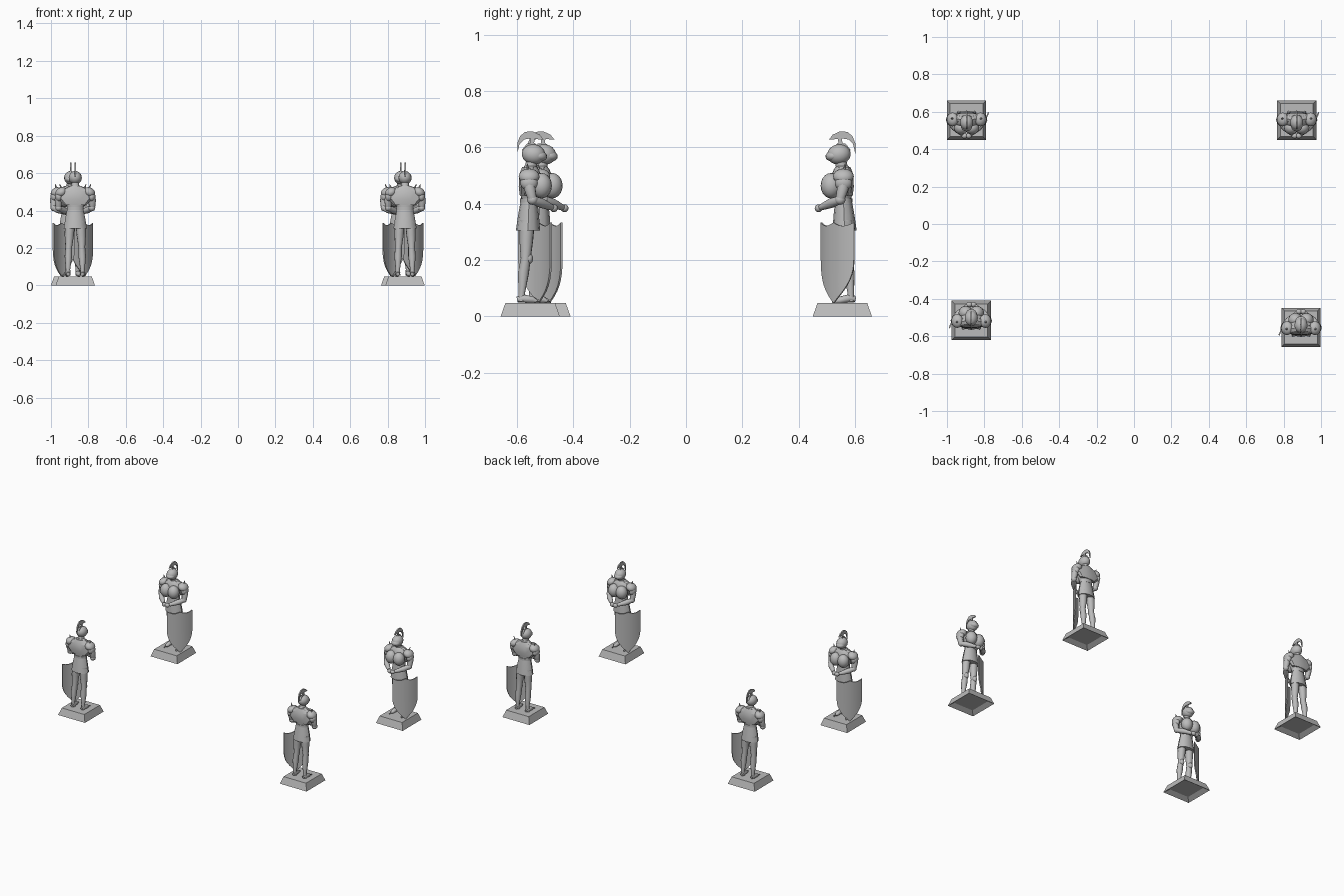
import bpy, bmesh, math
from mathutils import Vector, Matrix

cube = bpy.data.objects.get("Cube")
if cube:
    bpy.data.objects.remove(cube, do_unlink=True)

stone = bpy.data.materials.new("grey_stone")
stone.use_nodes = True
GREY = (0.5, 0.5, 0.5, 1)
stone.diffuse_color = GREY
stone.node_tree.nodes["Principled BSDF"].inputs["Base Color"].default_value = GREY

# Statue centres and turn: every figure faces the middle of the group
PLACES = {"back_right": (-0.895, 0.555, 0), "back_left": (0.87, 0.555, 0),
          "front_right": (-0.87, -0.515, math.pi), "front_left": (0.893, -0.553, math.pi)}


def place(name, bm, angle=35):
    """Turn a part into one shared mesh and set it on all four statues."""
    bmesh.ops.recalc_face_normals(bm, faces=bm.faces)
    mesh = bpy.data.meshes.new(name)
    bm.to_mesh(mesh)
    bm.free()
    mesh.materials.append(stone)
    bpy.ops.object.select_all(action='DESELECT')
    for spot, (x, y, turn) in PLACES.items():
        ob = bpy.data.objects.new(f"{spot}_{name}", mesh)
        bpy.context.collection.objects.link(ob)
        ob.location = (x, y, 0)
        ob.rotation_euler.z = turn
    ob.select_set(True)
    bpy.context.view_layer.objects.active = ob
    if angle:
        bpy.ops.object.shade_smooth_by_angle(angle=math.radians(angle))


def skin(bm, rings):
    """Bridge vertex rings and cap both ends."""
    n = len(rings[0])
    for a, b in zip(rings, rings[1:]):
        for i in range(n):
            j = (i + 1) % n
            bm.faces.new((a[i], a[j], b[j], b[i]))
    bm.faces.new(rings[0])
    bm.faces.new(rings[-1])


def loft(name, sections, n=16, angle=35, phase=0.0):
    """Stack of level ellipses: (y, z, rx, ry)."""
    bm = bmesh.new()
    rings = []
    for y, z, rx, ry in sections:
        rings.append([bm.verts.new((rx * math.cos(t), y + ry * math.sin(t), z))
                      for t in (math.tau * i / n + phase for i in range(n))])
    skin(bm, rings)
    place(name, bm, angle)


def tube(name, path, side, n=10):
    """Limb along points (x, y, z, radius), mirrored by side."""
    bm = bmesh.new()
    pts = [Vector((p[0] * side, p[1], p[2])) for p in path]
    rings = []
    for k, p in enumerate(pts):
        d = pts[min(k + 1, len(pts) - 1)] - pts[max(k - 1, 0)]
        u = d.cross(Vector((0.1, 1, 0.2))).normalized()
        v = d.cross(u).normalized()
        rings.append([bm.verts.new(p + path[k][3] * (u * math.cos(t) + v * math.sin(t)))
                      for t in (math.tau * i / n for i in range(n))])
    skin(bm, rings)
    place(name, bm, 50)


def ball(name, centre, radii, tilt=(0, 0, 0)):
    bm = bmesh.new()
    turn = Matrix.Rotation(tilt[1], 4, 'Y') @ Matrix.Rotation(tilt[0], 4, 'X')
    m = Matrix.Translation(centre) @ turn @ Matrix.Diagonal((*radii, 1))
    bmesh.ops.create_uvsphere(bm, u_segments=16, v_segments=10, radius=1, matrix=m)
    place(name, bm, 50)


def plate(name, outline, thick):
    """Flat vertical plate from (y, z) points, centred on x = 0."""
    bm = bmesh.new()
    skin(bm, [[bm.verts.new((x, y, z)) for y, z in outline]
              for x in (-thick / 2, thick / 2)])
    place(name, bm, 0)


# Plinth: tapered block with a shallow recess underneath
bm = bmesh.new()
rings = []
for half, z in ((0.076, 0.02), (0.105, 0), (0.088, 0.048)):
    rings.append([bm.verts.new((sx * half, sy * half, z))
                  for sx, sy in ((-1, -1), (1, -1), (1, 1), (-1, 1))])
skin(bm, rings)
place("plinth", bm, 0)

# Tunic skirt, waist and torso
loft("skirt", [(0.008, 0.305, 0.062, 0.043), (0.006, 0.36, 0.053, 0.037),
               (0.004, 0.415, 0.042, 0.029)], 12)
loft("belt", [(0.004, 0.404, 0.045, 0.032), (0.004, 0.418, 0.045, 0.032)])
loft("torso", [(0.004, 0.412, 0.042, 0.028), (-0.002, 0.45, 0.058, 0.038),
               (-0.004, 0.495, 0.066, 0.038), (0, 0.522, 0.042, 0.03),
               (0, 0.535, 0.02, 0.02)])
loft("back_mantle", [(0.02, 0.43, 0.06, 0.018), (0.018, 0.46, 0.09, 0.024),
                     (0.012, 0.505, 0.082, 0.028), (0.004, 0.53, 0.034, 0.026)], 10, 25)
loft("neck", [(0, 0.52, 0.022, 0.022), (-0.006, 0.555, 0.02, 0.02)])

# Helmet with visor, comb and crest
ball("helmet", (0, -0.012, 0.575), (0.035, 0.042, 0.036), (0.15, 0, 0))
ball("visor", (0, -0.03, 0.57), (0.031, 0.03, 0.02), (0.15, 0, 0))
plate("helmet_comb", [(-0.04, 0.595), (-0.015, 0.616), (0.012, 0.613), (0.03, 0.59),
                      (0, 0.58)], 0.009)
plate("crest", [(-0.012, 0.605), (-0.016, 0.63), (-0.048, 0.627), (-0.034, 0.645),
                (-0.008, 0.657), (0.018, 0.655), (0.036, 0.64), (0.046, 0.615),
                (0.046, 0.578), (0.038, 0.612), (0.022, 0.628), (-0.002, 0.632),
                (0.002, 0.605)], 0.008)

for side, label in ((1, "left"), (-1, "right")):
    # Breastplate lobe and layered shoulder guard with a spike
    ball(f"{label}_breastplate", (side * 0.03, -0.04, 0.464), (0.038, 0.037, 0.045))
    ball(f"{label}_shoulder_guard", (side * 0.075, 0.004, 0.497), (0.033, 0.037, 0.026),
         (0, side * 0.5, 0))
    ball(f"{label}_lower_guard", (side * 0.087, 0.004, 0.474), (0.021, 0.031, 0.028))
    tube(f"{label}_shoulder_spike", [(0.072, 0.008, 0.51, 0.009),
                                     (0.083, 0.01, 0.542, 0.001)], side, 6)
    # Bent arm reaching to the clasped hands
    tube(f"{label}_upper_arm", [(0.08, 0.004, 0.49, 0.02), (0.09, 0.002, 0.455, 0.021),
                                (0.09, -0.008, 0.415, 0.016)], side)
    ball(f"{label}_elbow", (side * 0.089, -0.008, 0.414), (0.018, 0.019, 0.018))
    tube(f"{label}_forearm", [(0.089, -0.01, 0.413, 0.015), (0.066, -0.038, 0.403, 0.018),
                              (0.022, -0.076, 0.387, 0.011)], side)
    ball(f"{label}_hand", (side * 0.011, -0.084, 0.384), (0.017, 0.014, 0.014))
    # Leg, knee plate and pointed shoe
    tube(f"{label}_leg", [(0.028, 0.01, 0.34, 0.027), (0.032, 0.014, 0.27, 0.025),
                          (0.035, 0.016, 0.205, 0.018), (0.037, 0.024, 0.155, 0.02),
                          (0.039, 0.03, 0.085, 0.012), (0.039, 0.03, 0.052, 0.014)], side)
    ball(f"{label}_knee", (side * 0.035, 0.005, 0.205), (0.016, 0.015, 0.02))
    tube(f"{label}_shoe", [(0.038, 0.046, 0.06, 0.01), (0.04, 0.025, 0.064, 0.015),
                           (0.043, -0.01, 0.058, 0.012), (0.046, -0.036, 0.052, 0.004)], side)

# Curved shield standing at the left side, turned halfway outward
bm = bmesh.new()
bmesh.ops.create_grid(bm, x_segments=12, y_segments=14, size=1)
for v in bm.verts:
    u, t = v.co.x, (v.co.y + 1) / 2
    half = 0.083 * max(0.04, 1 - (1 - min(1, t / 0.55)) ** 2.4)
    top = 0.333 - 0.012 * math.sin(math.pi * abs(u))
    across = u * half
    bulge = 0.02 * (1 - (across / 0.083) ** 2)
    v.co = (across, -bulge, 0.05 + t * (top - 0.05))
bmesh.ops.recalc_face_normals(bm, faces=bm.faces)
bmesh.ops.solidify(bm, geom=bm.faces[:], thickness=0.007)
bm.transform(Matrix.Translation((0.062, -0.018, 0)) @ Matrix.Rotation(math.radians(45), 4, 'Z'))
place("shield", bm, 40)
